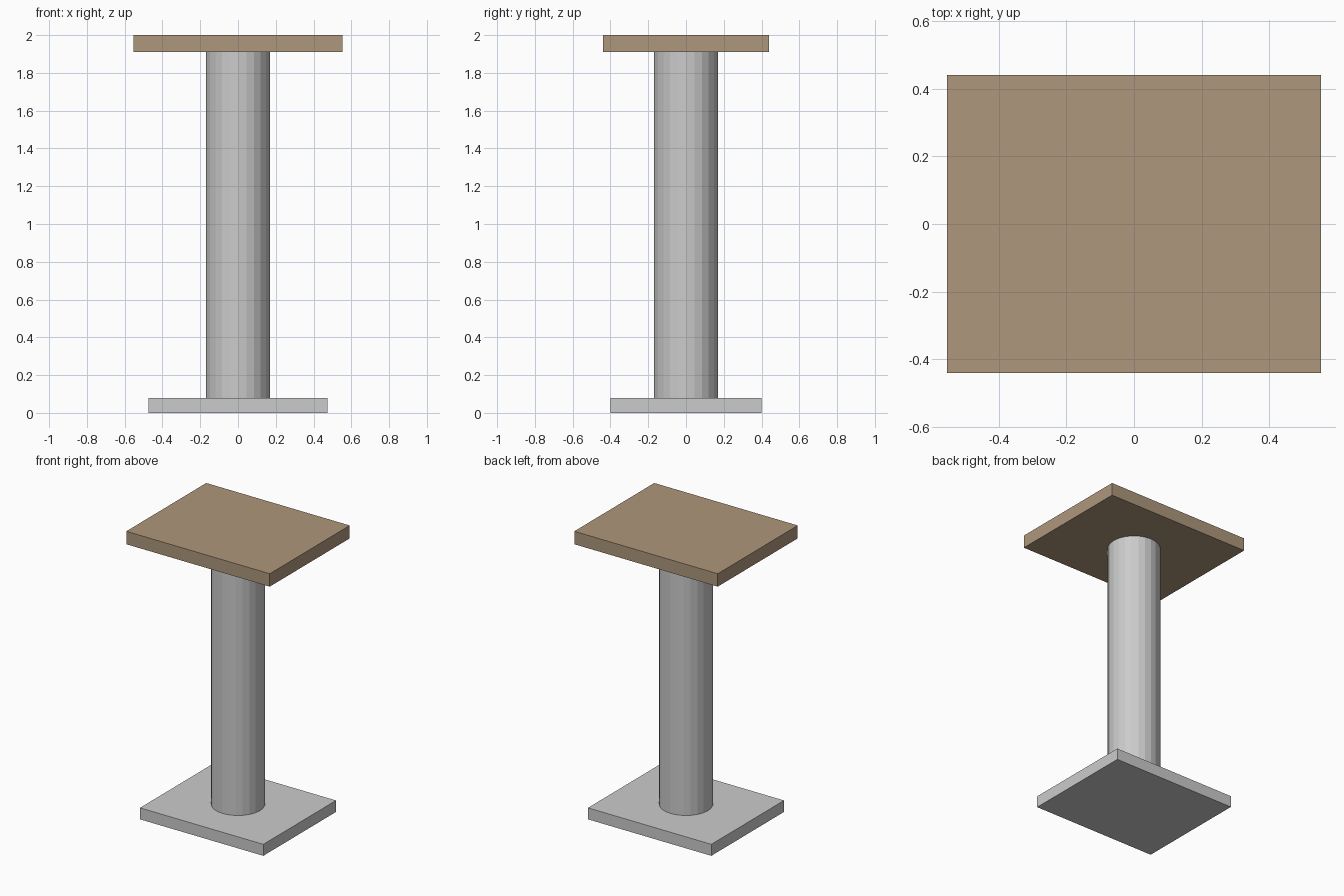
import bpy

if "Cube" in bpy.data.objects:
    bpy.data.objects.remove(bpy.data.objects["Cube"])

BASE_H = 0.08
TOP_Z = 1.91
HEIGHT = 2.0


def slab(name, width, depth, z0, z1):
    """Flat rectangular board between two heights."""
    bpy.ops.mesh.primitive_cube_add(size=1, location=(0, 0, (z0 + z1) / 2))
    obj = bpy.context.object
    obj.name = name
    obj.scale = (width, depth, z1 - z0)
    bpy.ops.object.transform_apply(location=False, rotation=False, scale=True)
    return obj


# Base plate
slab("base_plate", 0.95, 0.80, 0, BASE_H)

# Faceted round column
bpy.ops.mesh.primitive_cylinder_add(
    vertices=24, radius=0.17, depth=TOP_Z - BASE_H,
    location=(0, 0, (TOP_Z + BASE_H) / 2))
bpy.context.object.name = "column"

# Wooden top board
top = slab("top_board", 1.105, 0.88, TOP_Z, HEIGHT)
wood = bpy.data.materials.new("tan_wood")
wood.diffuse_color = (0.42, 0.31, 0.20, 1)
wood.use_nodes = True
wood.node_tree.nodes["Principled BSDF"].inputs["Base Color"].default_value = wood.diffuse_color
top.data.materials.append(wood)
